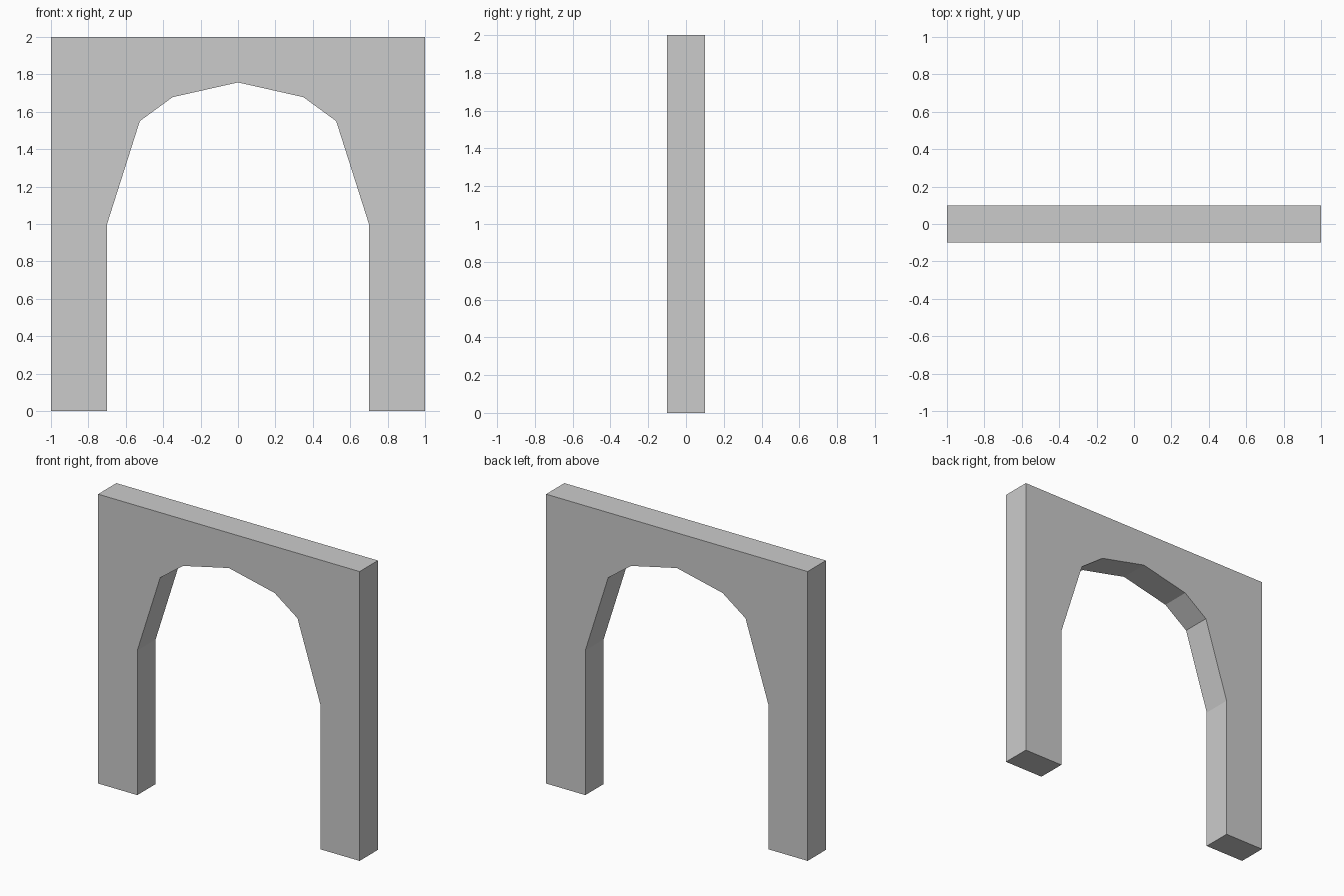
import bpy, bmesh

if "Cube" in bpy.data.objects:
    bpy.data.objects.remove(bpy.data.objects["Cube"])

HALF_DEPTH = 0.1

# Right half of the opening, from floor up to the crown
half_arch = [(0.70, 0.0), (0.70, 1.0), (0.525, 1.55), (0.35, 1.678)]
crown = [(0.0, 1.757)]
mirrored_arch = [(-x, z) for x, z in reversed(half_arch)]

# Full outline: outer corners, then around the opening
outline = [(-1, 0), (-1, 2), (1, 2), (1, 0)] + half_arch + crown + mirrored_arch

# Arched wall: one flat profile pushed through the wall thickness
bm = bmesh.new()
front = bm.faces.new([bm.verts.new((x, -HALF_DEPTH, z)) for x, z in outline])
extruded = bmesh.ops.extrude_face_region(bm, geom=[front], use_keep_orig=True)
back_verts = [g for g in extruded["geom"] if isinstance(g, bmesh.types.BMVert)]
bmesh.ops.translate(bm, verts=back_verts, vec=(0, 2 * HALF_DEPTH, 0))
bmesh.ops.recalc_face_normals(bm, faces=bm.faces)

mesh = bpy.data.meshes.new("arched_wall")
bm.to_mesh(mesh)
bm.free()
bpy.context.collection.objects.link(bpy.data.objects.new("arched_wall", mesh))
